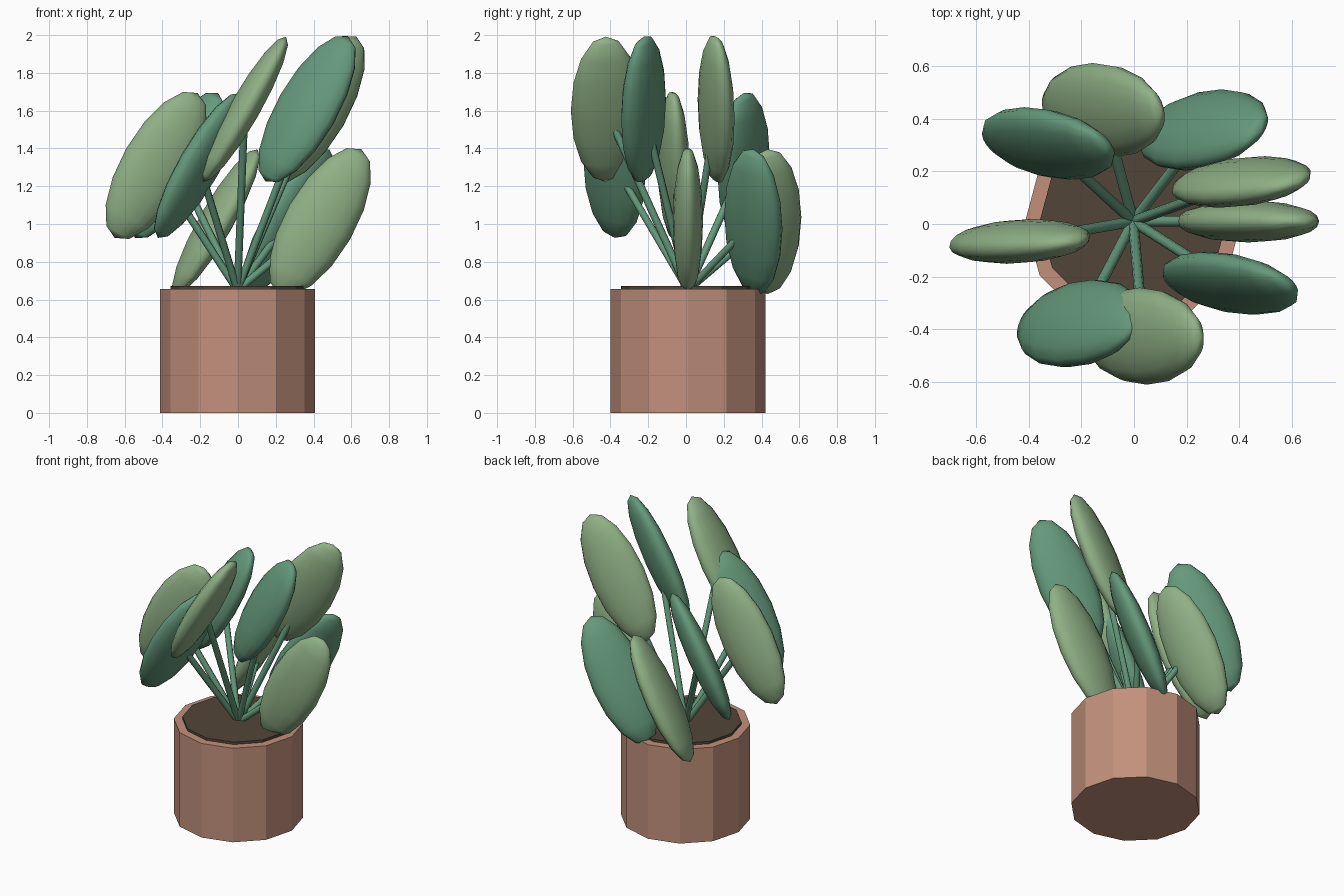
import bpy
import math
from mathutils import Matrix, Vector

if "Cube" in bpy.data.objects:
    bpy.data.objects.remove(bpy.data.objects["Cube"])


def material(name, rgb):
    m = bpy.data.materials.new(name)
    m.diffuse_color = (*rgb, 1)
    m.use_nodes = True
    m.node_tree.nodes["Principled BSDF"].inputs["Base Color"].default_value = m.diffuse_color
    return m


CLAY = material("clay", (0.54, 0.28, 0.20))
EARTH = material("earth", (0.085, 0.06, 0.04))
DARK = material("dark_green", (0.13, 0.32, 0.20))
LIGHT = material("light_green", (0.28, 0.44, 0.24))

CX, CY = -0.003, 0.01        # pot axis
TILT = 0.52                  # every leaf leans towards +x
GOLDEN = math.radians(137.5)


def finish(name, mat, smooth=None):
    ob = bpy.context.object
    ob.name = name
    ob.data.materials.append(mat)
    if smooth:
        bpy.ops.object.shade_smooth_by_angle(angle=math.radians(smooth))
    return ob


def drum(name, radius, z0, z1, mat):
    bpy.ops.mesh.primitive_cylinder_add(
        vertices=12, radius=radius, depth=z1 - z0,
        location=(CX, CY, (z0 + z1) / 2))
    return finish(name, mat)


def stem(name, a, b):
    d = b - a
    bpy.ops.mesh.primitive_cylinder_add(
        vertices=8, radius=0.02, depth=d.length, location=(a + b) / 2,
        rotation=d.to_track_quat('Z', 'Y').to_euler())
    return finish(name, DARK, 50)


def leaf(name, centre, spin, mat):
    bpy.ops.mesh.primitive_uv_sphere_add(segments=16, ring_count=8, radius=1)
    ob = finish(name, mat, 80)
    # flatten, spin about its own length, then lean sideways
    ob.data.transform(Matrix.Rotation(TILT, 4, 'Y')
                      @ Matrix.Rotation(spin, 4, 'Z')
                      @ Matrix.Diagonal((0.185, 0.08, 0.442, 1)))
    ob.location = centre
    return ob


# Pot and soil
drum("pot", 0.41, 0.0, 0.655, CLAY)
drum("soil", 0.355, 0.62, 0.672, EARTH)

# Nine leaves on stems, spiralling at three heights
for i in range(9):
    a = i * GOLDEN
    centre = Vector((CX + 0.437 * math.cos(a), CY + 0.437 * math.sin(a),
                     1.012 + 0.298 * (i % 3)))
    stem(f"stem_{i + 1}", Vector((CX, CY, 0.65)), centre)
    leaf(f"leaf_{i + 1}", centre, a, DARK if i % 2 else LIGHT)
